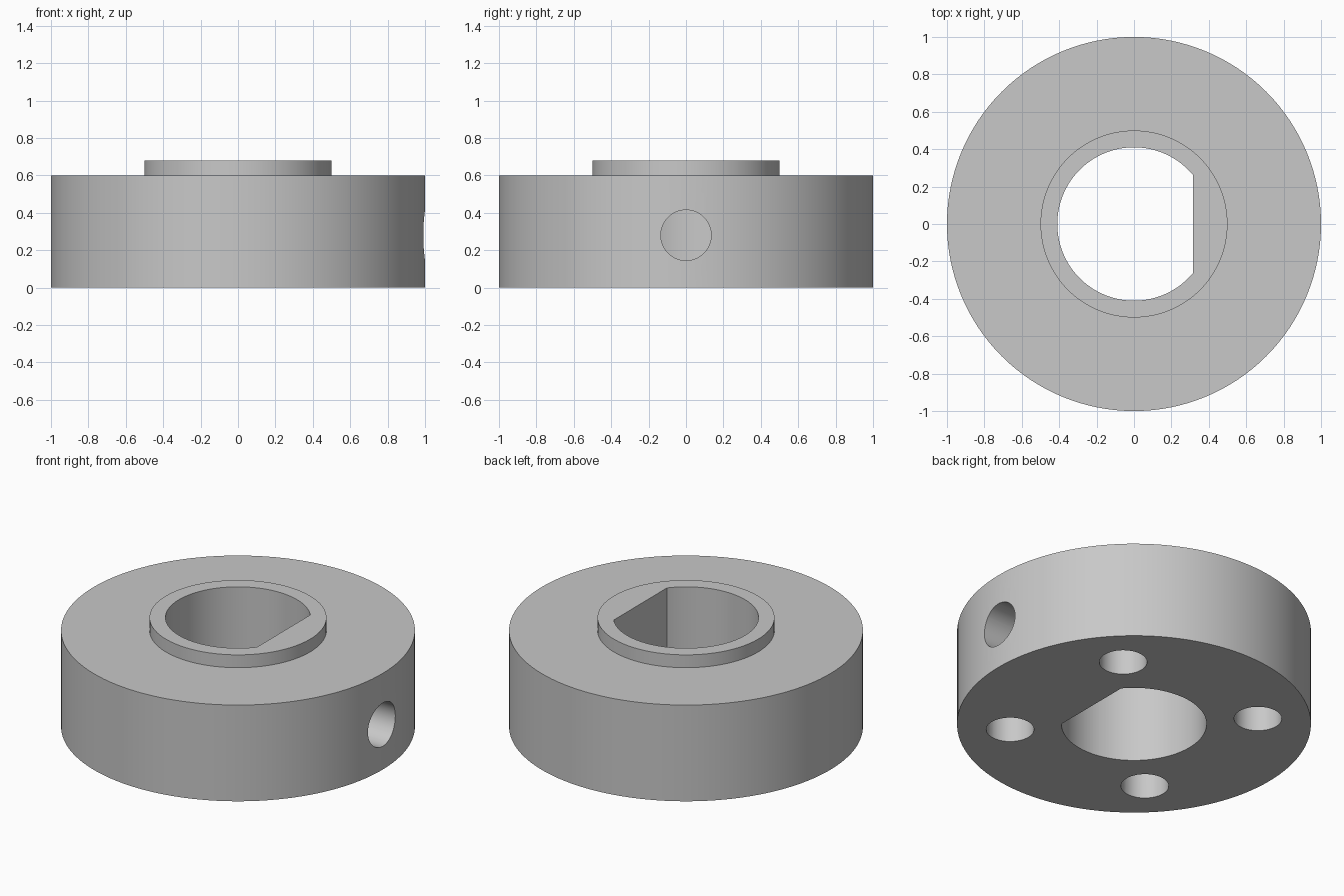
import bpy, bmesh, math
from mathutils import Matrix

cube = bpy.data.objects.get("Cube")
if cube:
    bpy.data.objects.remove(cube, do_unlink=True)

RADIUS, HEIGHT = 1.0, 0.6
BOSS_RADIUS, TOP = 0.5, 0.68
BORE_RADIUS, FLAT_X = 0.41, 0.315
HOLE_RADIUS, HOLE_OFFSET, HOLE_DEPTH = 0.135, 0.497, 0.4
SCREW_Z = 0.28

metal = bpy.data.materials.new("plain grey metal")
metal.use_nodes = True
grey = (0.58, 0.58, 0.58, 1.0)
metal.diffuse_color = grey
metal.node_tree.nodes["Principled BSDF"].inputs["Base Color"].default_value = grey


def make_object(name, bm):
    bmesh.ops.recalc_face_normals(bm, faces=bm.faces)
    mesh = bpy.data.meshes.new(name)
    bm.to_mesh(mesh)
    bm.free()
    mesh.materials.append(metal)
    obj = bpy.data.objects.new(name, mesh)
    bpy.context.collection.objects.link(obj)
    return obj


def extrude_outline(name, points, z0, z1):
    bm = bmesh.new()
    face = bm.faces.new([bm.verts.new((x, y, z0)) for x, y in points])
    top = bmesh.ops.extrude_face_region(bm, geom=[face])["geom"]
    verts = [v for v in top if isinstance(v, bmesh.types.BMVert)]
    bmesh.ops.translate(bm, verts=verts, vec=(0, 0, z1 - z0))
    return make_object(name, bm)


def circle(radius, count, cx=0, cy=0):
    step = math.tau / count
    return [(cx + radius * math.cos(i * step), cy + radius * math.sin(i * step))
            for i in range(count)]


# Stepped collar: wide disc with a raised boss, turned from one profile
bm = bmesh.new()
profile = [(0, 0), (RADIUS, 0), (RADIUS, HEIGHT), (BOSS_RADIUS, HEIGHT),
           (BOSS_RADIUS, TOP), (0, TOP)]
verts = [bm.verts.new((r, 0, z)) for r, z in profile]
edges = [bm.edges.new(pair) for pair in zip(verts, verts[1:])]
bmesh.ops.spin(bm, geom=verts + edges, cent=(0, 0, 0), axis=(0, 0, 1),
               angle=math.tau, steps=128, use_merge=True)
bmesh.ops.remove_doubles(bm, verts=bm.verts, dist=1e-5)
collar = make_object("shaft_collar", bm)

# D-shaped shaft bore: an arc closed by a straight side
half = math.acos(FLAT_X / BORE_RADIUS)
sweep = math.tau - 2 * half
arc = [half + sweep * i / 96 for i in range(97)]
bore = [(BORE_RADIUS * math.cos(a), BORE_RADIUS * math.sin(a)) for a in arc]
cutters = [extrude_outline("bore_cutter", bore, -0.1, TOP + 0.1)]

# Four blind holes in the underside
for sx in (-1, 1):
    for sy in (-1, 1):
        outline = circle(HOLE_RADIUS, 48, sx * HOLE_OFFSET, sy * HOLE_OFFSET)
        cutters.append(extrude_outline("mount_hole_cutter", outline, -0.1, HOLE_DEPTH))

# Radial set screw hole from the side into the bore
screw = extrude_outline("screw_hole_cutter", circle(HOLE_RADIUS, 48), 0.1, 1.1)
screw.data.transform(Matrix.Translation((0, 0, SCREW_Z))
                     @ Matrix.Rotation(math.pi / 2, 4, "Y"))
cutters.append(screw)

# Cut everything, then drop the cutters
bpy.ops.object.select_all(action="DESELECT")
collar.select_set(True)
bpy.context.view_layer.objects.active = collar
for cutter in cutters:
    cutter.hide_render = True
    mod = collar.modifiers.new("cut", "BOOLEAN")
    mod.operation, mod.solver, mod.object = "DIFFERENCE", "EXACT", cutter
    bpy.ops.object.modifier_apply(modifier=mod.name)
for cutter in cutters:
    bpy.data.objects.remove(cutter, do_unlink=True)

bpy.ops.object.shade_smooth_by_angle(angle=math.radians(30))
